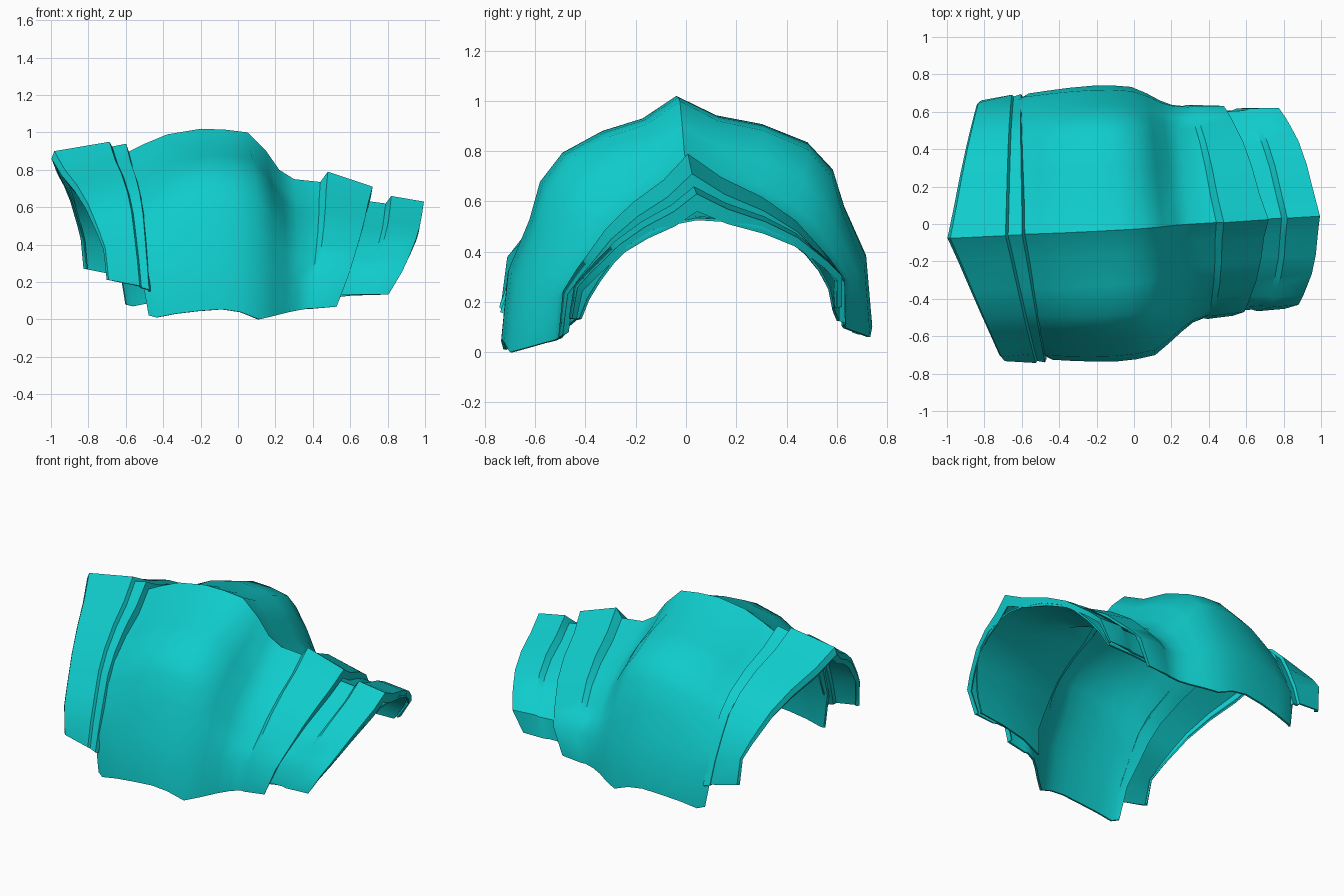
import bpy, math
from mathutils import Matrix, Vector

if "Cube" in bpy.data.objects:
    bpy.data.objects.remove(bpy.data.objects["Cube"])

teal = bpy.data.materials.new("teal")
teal.diffuse_color = (0.005, 0.60, 0.60, 1)
teal.use_nodes = True
teal.node_tree.nodes["Principled BSDF"].inputs["Base Color"].default_value = teal.diffuse_color

# Half cross-sections from ridge to hem: (width fraction, height fraction)
BROAD = [(0, 1), (.2, .91), (.43, .865), (.66, .78), (.79, .66), (.85, .5), (.965, .29), (1, 0)]
PEAKED = [(0, 1), (.2, .86), (.45, .74), (.66, .6), (.78, .48), (.88, .38), (.98, .26), (1, 0)]
FLARED = [(0, 1), (.2, .88), (.43, .79), (.63, .67), (.76, .54), (.84, .38), (.93, .18), (1, 0)]
ROUND = [(0, 1), (.2, .98), (.43, .9), (.63, .76), (.76, .6), (.87, .4), (.95, .2), (1, 0)]

# The whole piece sits slightly rolled and turned
TILT = (Matrix.Rotation(math.radians(3.1), 4, 'Z') @
        Matrix.Translation((0, 0, .35)) @ Matrix.Rotation(math.radians(2.4), 4, 'X') @
        Matrix.Translation((0, 0, -.35)))


def plate(name, stations, slant, thickness, first=BROAD, second=PEAKED):
    """Loft arches: (ridge x, hem x, ridge z, half width, hem z, blend first to second)."""
    verts, faces = [], []
    for xt, xb, h, w, zb, k in stations:
        shift = .035 * min(1, max(0, (xt - .05) / .3))
        half = []
        for a, b in zip(first, second):
            fy, fz = a[0] + (b[0] - a[0]) * k, a[1] + (b[1] - a[1]) * k
            # flanks lean a little towards the back
            lean = shift * fy + .05 * fy * fz
            half.append((xt + (xb - xt) * slant(fy, fz), w * fy, zb + (h - zb) * fz, fy, lean))
        ring = [(x + .025 * f, -y + s, z) for x, y, z, f, s in reversed(half)]
        ring += [(x - .025 * f, y + s, z) for x, y, z, f, s in half[1:]]
        verts += [TILT @ Vector(p) for p in ring]
    n = 2 * len(BROAD) - 1
    for i in range(len(stations) - 1):
        for j in range(n - 1):
            a = i * n + j
            faces.append((a, a + n, a + n + 1, a + 1))
    mesh = bpy.data.meshes.new(name)
    mesh.from_pydata(verts, [], faces)
    mesh.materials.append(teal)
    ob = bpy.data.objects.new(name, mesh)
    bpy.context.collection.objects.link(ob)
    mod = ob.modifiers.new("thickness", 'SOLIDIFY')
    mod.thickness, mod.offset = thickness, -1
    bpy.context.view_layer.objects.active = ob
    ob.select_set(True)
    bpy.ops.object.modifier_apply(modifier=mod.name)
    bpy.ops.object.shade_smooth_by_angle(angle=math.radians(40))
    ob.select_set(False)
    return ob


def by_height(fy, fz):
    return 1 - fz


def by_width(fy, fz):
    return .8 * fy + .2 * (1 - fz)


def bowed(fy, fz):
    return (1 - fz) ** 1.25


# Main arched shell with a wavy hem and a raised, turned-in lip
plate("main_shell", [
    (-.68, -.54, .87, .69, .05, .45),
    (-.60, -.50, .89, .715, .04, .4),
    (-.50, -.40, .94, .725, .06, .25),
    (-.38, -.28, .99, .735, .075, .1),
    (-.20, -.15, 1.02, .74, .085, 0),
    (-.07, -.05, 1.015, .735, .07, 0),
    (.05, .05, 1.0, .72, .03, 0),
    (.15, .13, .90, .67, .045, .3),
    (.22, .20, .80, .62, .06, .6),
    (.30, .26, .75, .585, .07, .9),
    (.44, .32, .735, .57, .08, 1),
    (.48, .34, .79, .575, .08, 1),
    (.72, .475, .71, .565, .09, 1),
    (.71, .47, .65, .54, .10, 1)], by_height, .012)

# Wide collar with a turned-in rim and a stepped band
plate("collar", [
    (-.975, -.75, .82, .67, .24, 1),
    (-1.0, -.765, .86, .685, .24, 1),
    (-.985, -.755, .90, .70, .24, .9),
    (-.69, -.59, .95, .72, .21, .1),
    (-.675, -.58, .925, .71, .20, .1),
    (-.60, -.54, .94, .72, .19, 0),
    (-.58, -.53, .88, .70, .18, 0)], by_width, .01, FLARED, PEAKED)

# Narrow end plate tucked under the shell, with a turned-in rim
plate("end_plate", [
    (.60, .44, .645, .535, .155, 1),
    (.79, .58, .62, .535, .155, 1),
    (.82, .61, .66, .545, .155, 1),
    (.995, .755, .63, .54, .155, 1),
    (.98, .745, .56, .52, .155, .9)], bowed, .01)

# Smooth lining inside the narrow end
plate("end_lining", [
    (.30, .24, .71, .56, .10, .9),
    (.50, .38, .62, .535, .13, .6),
    (.75, .56, .545, .52, .15, .2),
    (.965, .735, .535, .51, .155, .1)], bowed, .01, ROUND, PEAKED)
